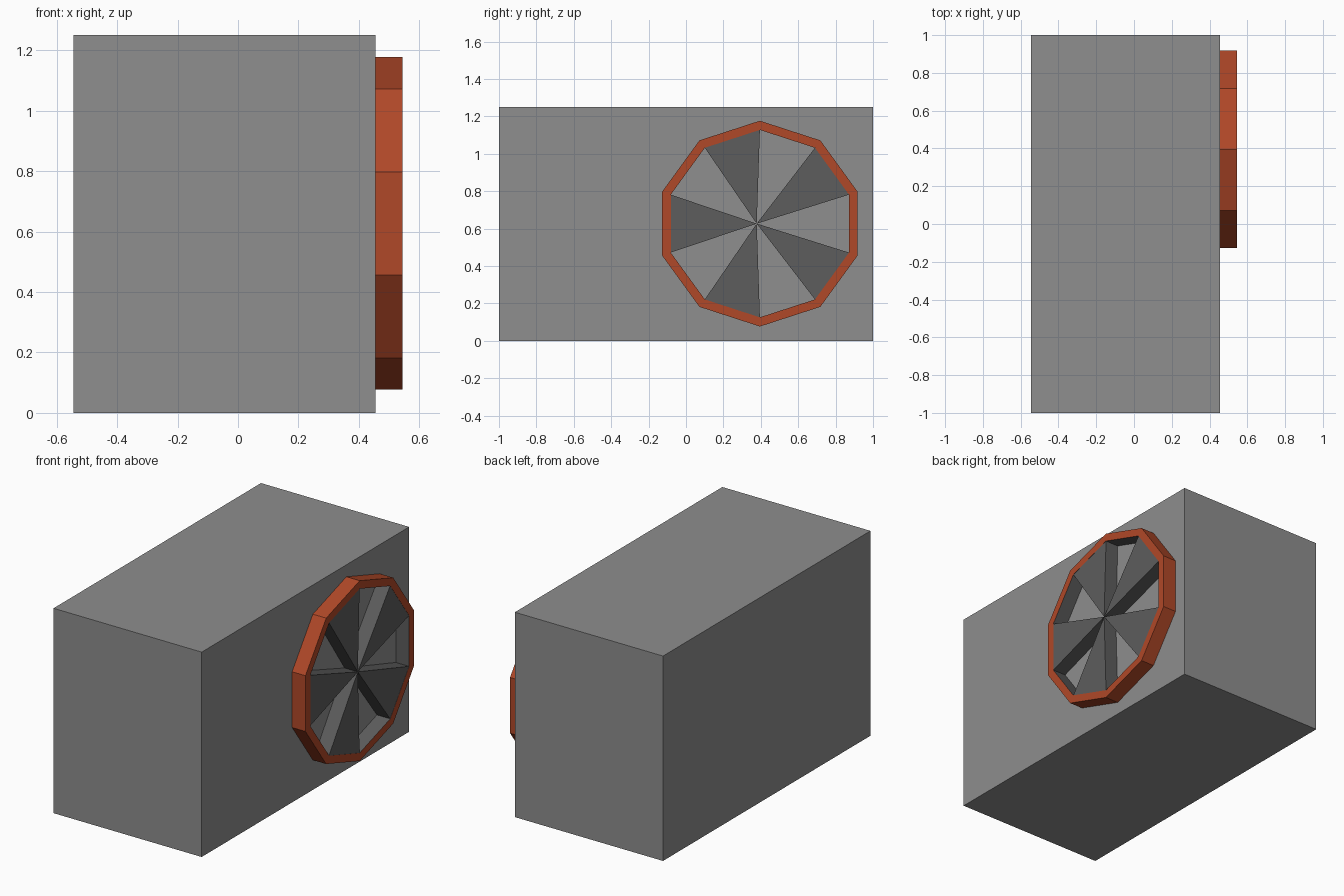
import bpy, bmesh, math

if "Cube" in bpy.data.objects:
    bpy.data.objects.remove(bpy.data.objects["Cube"])

X0, X1 = 0.455, 0.545          # wheel back and front planes
CY, CZ = 0.395, 0.627          # wheel centre
HUB_Y = 0.378                  # blades meet slightly off centre
R_OUT, R_IN = 0.55, 0.501


def srgb(r, g, b):
    f = lambda c: (c / 255 / 12.92) if c < 11 else ((c / 255 + 0.055) / 1.055) ** 2.4
    return (f(r), f(g), f(b), 1)


def material(name, col):
    m = bpy.data.materials.new(name)
    m.diffuse_color = col
    m.use_nodes = True
    m.node_tree.nodes["Principled BSDF"].inputs["Base Color"].default_value = m.diffuse_color
    return m


grey = material("mid grey", srgb(142, 142, 142))
dark = material("dark grey", srgb(93, 93, 93))
rust = material("rust orange", srgb(176, 72, 40))


def finish(name, bm, mats):
    bmesh.ops.recalc_face_normals(bm, faces=bm.faces)
    me = bpy.data.meshes.new(name)
    bm.to_mesh(me)
    bm.free()
    for m in mats:
        me.materials.append(m)
    ob = bpy.data.objects.new(name, me)
    bpy.context.collection.objects.link(ob)
    return ob


def rim_point(i, r):
    a = math.radians(18 + 36 * i)
    return CY + r * math.cos(a), CZ + r * math.sin(a)


# Body block
bm = bmesh.new()
bmesh.ops.create_cube(bm, size=1)
for v in bm.verts:
    v.co = (v.co.x - 0.045, v.co.y * 2, (v.co.z + 0.5) * 1.25)
finish("body", bm, [grey])

# Ten-sided rim, dark on its inner wall
bm = bmesh.new()
loops = [[bm.verts.new((x, *rim_point(i, r))) for i in range(10)]
         for x, r in ((X0, R_OUT), (X1, R_OUT), (X1, R_IN), (X0, R_IN))]
for k in range(4):
    a, b = loops[k], loops[(k + 1) % 4]
    for i in range(10):
        j = (i + 1) % 10
        f = bm.faces.new((a[i], a[j], b[j], b[i]))
        f.material_index = 1 if k == 2 else 0
finish("rim", bm, [rust, dark])

# Five raised wedge blades
bm = bmesh.new()
for i in range(0, 10, 2):
    tri = [(HUB_Y, CZ), rim_point(i, R_IN), rim_point(i + 1, R_IN)]
    back = [bm.verts.new((X0, *p)) for p in tri]
    front = [bm.verts.new((X1 - 0.001, *p)) for p in tri]
    bm.faces.new(back)
    bm.faces.new(front)
    for k in range(3):
        n = (k + 1) % 3
        bm.faces.new((back[k], back[n], front[n], front[k]))
finish("fan_blades", bm, [dark])
